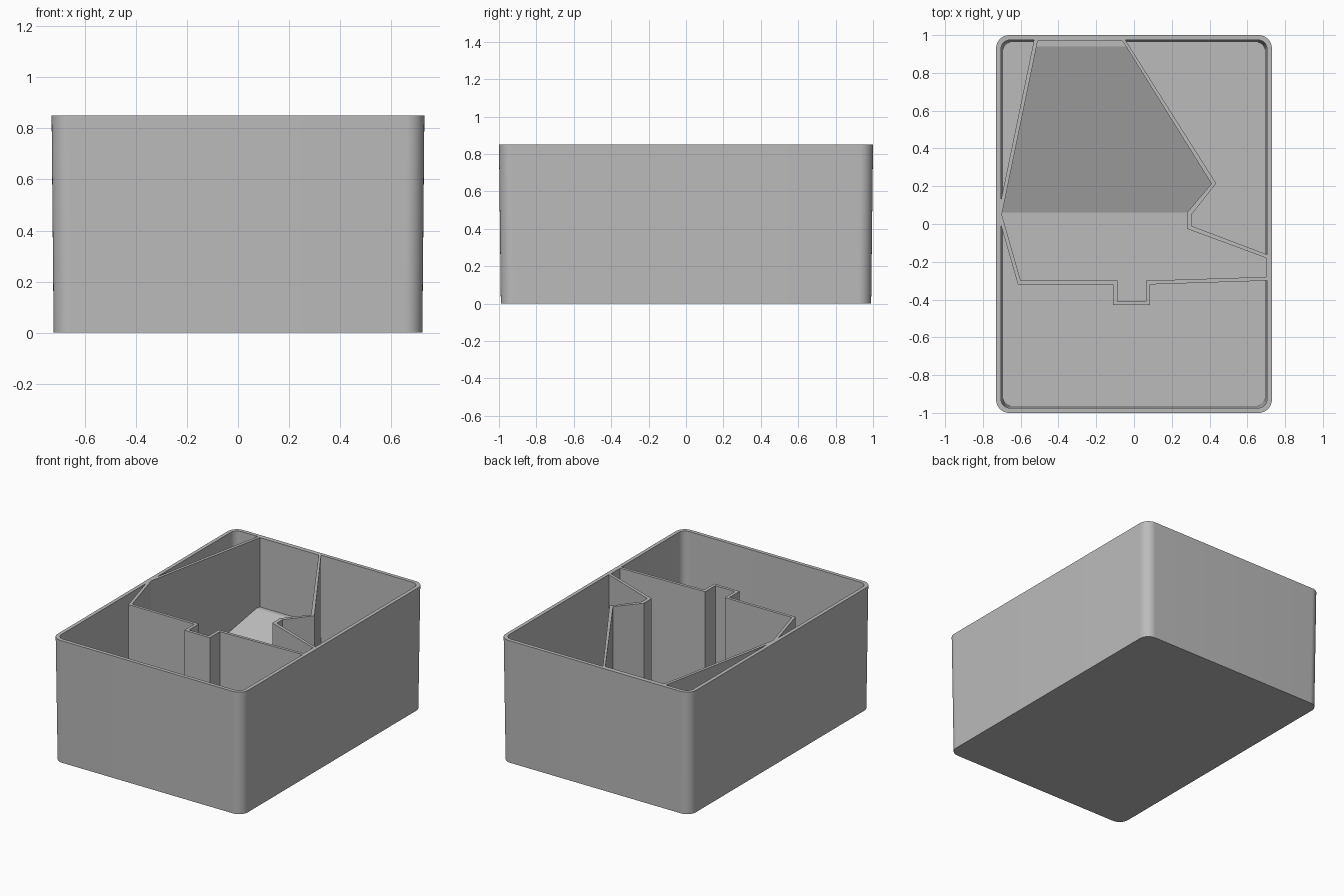
import bpy, bmesh
from math import cos, sin, pi, radians

if "Cube" in bpy.data.objects:
    bpy.data.objects.remove(bpy.data.objects["Cube"])

HEIGHT, FLOOR = 0.85, 0.03
GREY = (0.5, 0.5, 0.5, 1)
grey = bpy.data.materials.new("plain grey")
grey.use_nodes = True
grey.diffuse_color = GREY
grey.node_tree.nodes["Principled BSDF"].inputs["Base Color"].default_value = GREY


def rounded_rect(hx, hy, r, z, steps=14):
    """Counter-clockwise ring of points at height z."""
    ring = []
    for i, (sx, sy) in enumerate([(1, 1), (-1, 1), (-1, -1), (1, -1)]):
        for k in range(steps + 1):
            a = (i + k / steps) * pi / 2
            ring.append((sx * (hx - r) + r * cos(a), sy * (hy - r) + r * sin(a), z))
    return ring


def loft(name, low, high):
    """Closed solid between two matching rings."""
    bm = bmesh.new()
    a = [bm.verts.new(p) for p in low]
    b = [bm.verts.new(p) for p in high]
    n = len(a)
    for i in range(n):
        j = (i + 1) % n
        bm.faces.new((a[i], a[j], b[j], b[i]))
    bm.faces.new(a[::-1])
    bm.faces.new(b)
    bmesh.ops.recalc_face_normals(bm, faces=bm.faces)
    mesh = bpy.data.meshes.new(name)
    bm.to_mesh(mesh)
    bm.free()
    mesh.materials.append(grey)
    obj = bpy.data.objects.new(name, mesh)
    bpy.context.scene.collection.objects.link(obj)
    return obj


def prism(name, outline, z0, z1):
    return loft(name, [(x, y, z0) for x, y in outline], [(x, y, z1) for x, y in outline])


def cut(obj, cutter):
    """Subtract the cutter, bake the result and drop the cutter."""
    mod = obj.modifiers.new("cut", "BOOLEAN")
    mod.operation, mod.solver, mod.object = "DIFFERENCE", "EXACT", cutter
    bpy.context.view_layer.update()
    graph = bpy.context.evaluated_depsgraph_get()
    mesh = bpy.data.meshes.new_from_object(obj.evaluated_get(graph))
    obj.modifiers.clear()
    obj.data = mesh
    bpy.data.objects.remove(cutter)


# Drafted outer block
tray = loft("divided_tray", rounded_rect(0.722, 0.99, 0.07, 0),
            rounded_rect(0.73, 1.0, 0.07, HEIGHT))

# Side pockets: drafted cavity minus the body of the central compartment
pockets = loft("pocket_cutter", rounded_rect(0.694, 0.964, 0.05, FLOOR),
               rounded_rect(0.706, 0.976, 0.05, HEIGHT + 0.1))
divider = [(-0.52, 1.02), (-0.075 + 0.003, 1.02), (-0.04, 0.965), (0.435, 0.215),
           (0.305, 0.05), (0.305, -0.01), (0.8, -0.198), (0.8, -0.297),
           (0.085, -0.32), (0.085, -0.43), (-0.11, -0.43), (-0.11, -0.32),
           (-0.615, -0.32), (-0.72, 0.05)]
cut(pockets, prism("divider_body", divider, -0.1, 1.2))
cut(tray, pockets)

# Central compartment with a ramp rising to the back
inside = [(-0.51, 0.968), (-0.06, 0.968), (0.41, 0.213), (0.28, 0.06), (0.28, -0.025),
          (0.70, -0.18), (0.70, -0.28), (0.063, -0.30), (0.063, -0.41),
          (-0.088, -0.41), (-0.088, -0.30), (-0.6, -0.30), (-0.7, 0.05)]
compartment = prism("compartment_cutter", inside, FLOOR, HEIGHT + 0.1)
profile = [(0.06, -0.1), (1.2, -0.1), (1.2, 0.37), (0.94, 0.37), (0.06, FLOOR)]
ramp = loft("ramp_body", [(-1, y, z) for y, z in profile], [(1, y, z) for y, z in profile])
cut(compartment, ramp)
cut(tray, compartment)

# Smooth corners, crisp edges
bpy.ops.object.select_all(action="DESELECT")
tray.select_set(True)
bpy.context.view_layer.objects.active = tray
bpy.ops.object.shade_smooth_by_angle(angle=radians(15))
